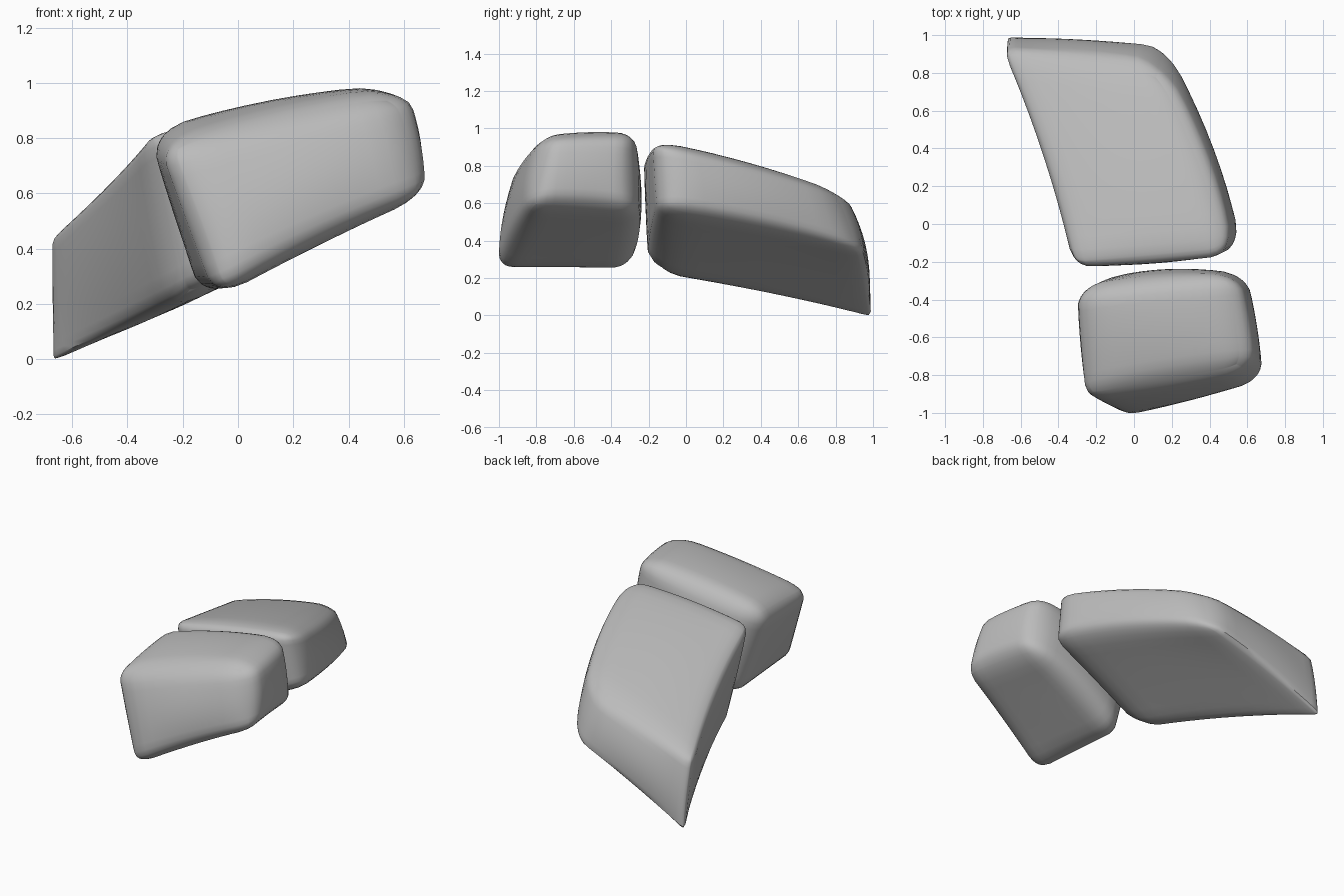
import bpy, bmesh, math
from mathutils import Vector

cube = bpy.data.objects.get("Cube")
if cube:
    bpy.data.objects.remove(cube, do_unlink=True)

grey = bpy.data.materials.new("stone_grey")
grey.use_nodes = True
grey.diffuse_color = (0.5, 0.5, 0.5, 1)
grey.node_tree.nodes["Principled BSDF"].inputs["Base Color"].default_value = (0.5, 0.5, 0.5, 1)


def blend(corners, p):
    """Trilinear mix of eight corner values at p in the -1..1 cube."""
    total = corners[0] * 0
    for i, c in enumerate(corners):
        weight = 1
        for axis in range(3):
            side = 1 if i >> axis & 1 else -1
            weight *= (1 + side * p[axis]) / 2
        total = total + c * weight
    return total


def rounded_block(name, corners, radii, bows, puff):
    """Soft block: skewed by its corners, rounded per corner, bowed and puffed per axis."""
    corners = [Vector(c) for c in corners]
    bows = [Vector(b) for b in bows]
    bm = bmesh.new()
    bmesh.ops.create_cube(bm, size=2)
    bmesh.ops.subdivide_edges(bm, edges=bm.edges[:], cuts=15, use_grid_fill=True)
    for v in bm.verts:
        p = Vector([math.sin(c * math.pi / 2) for c in v.co])
        r = blend(radii, p)
        core = Vector([max(r - 1, min(1 - r, c)) for c in p])
        if (p - core).length > 0:
            p = core + (p - core).normalized() * r
        dome = [max(0, 1 - c * c) for c in p]
        q = Vector([p[a] * (1 + puff[a] * dome[a - 1] * dome[a - 2]) for a in range(3)])
        v.co = blend(corners, q)
        for bow, d in zip(bows, dome):
            v.co += bow * d
    bmesh.ops.recalc_face_normals(bm, faces=bm.faces[:])
    mesh = bpy.data.meshes.new(name)
    bm.to_mesh(mesh)
    bm.free()
    mesh.materials.append(grey)
    obj = bpy.data.objects.new(name, mesh)
    bpy.context.collection.objects.link(obj)
    bpy.ops.object.select_all(action='DESELECT')
    obj.select_set(True)
    bpy.context.view_layer.objects.active = obj
    bpy.ops.object.shade_smooth_by_angle(angle=math.radians(40))


# Corner order: x changes fastest, then y, then z
rounded_block(
    "front_block",
    [(-.07, -1.035, .215), (.69, -.83, .59), (-.14, -.28, .2), (.6, -.26, .55),
     (-.28, -.925, .77), (.62, -.77, .98), (-.335, -.335, .825), (.54, -.265, .985)],
    [.28, .3, .35, .35, .28, .45, .35, .35],
    [(0, .01, .02), (0, 0, .01), (.01, -.005, 0)], (.05, .13, .06))

rounded_block(
    "rear_block",
    [(-.2, -.21, .185), (.58, -.14, .57), (-.68, .99, -.012), (.17, .95, .34),
     (-.33, -.235, .825), (.52, -.17, .94), (-.7, .925, .43), (.14, .84, .67)],
    [.35, .3, .06, .25, .18, .3, .15, .4],
    [(0, 0, .02), (.04, 0, .02), (0, .01, 0)], (.06, .045, .08))
